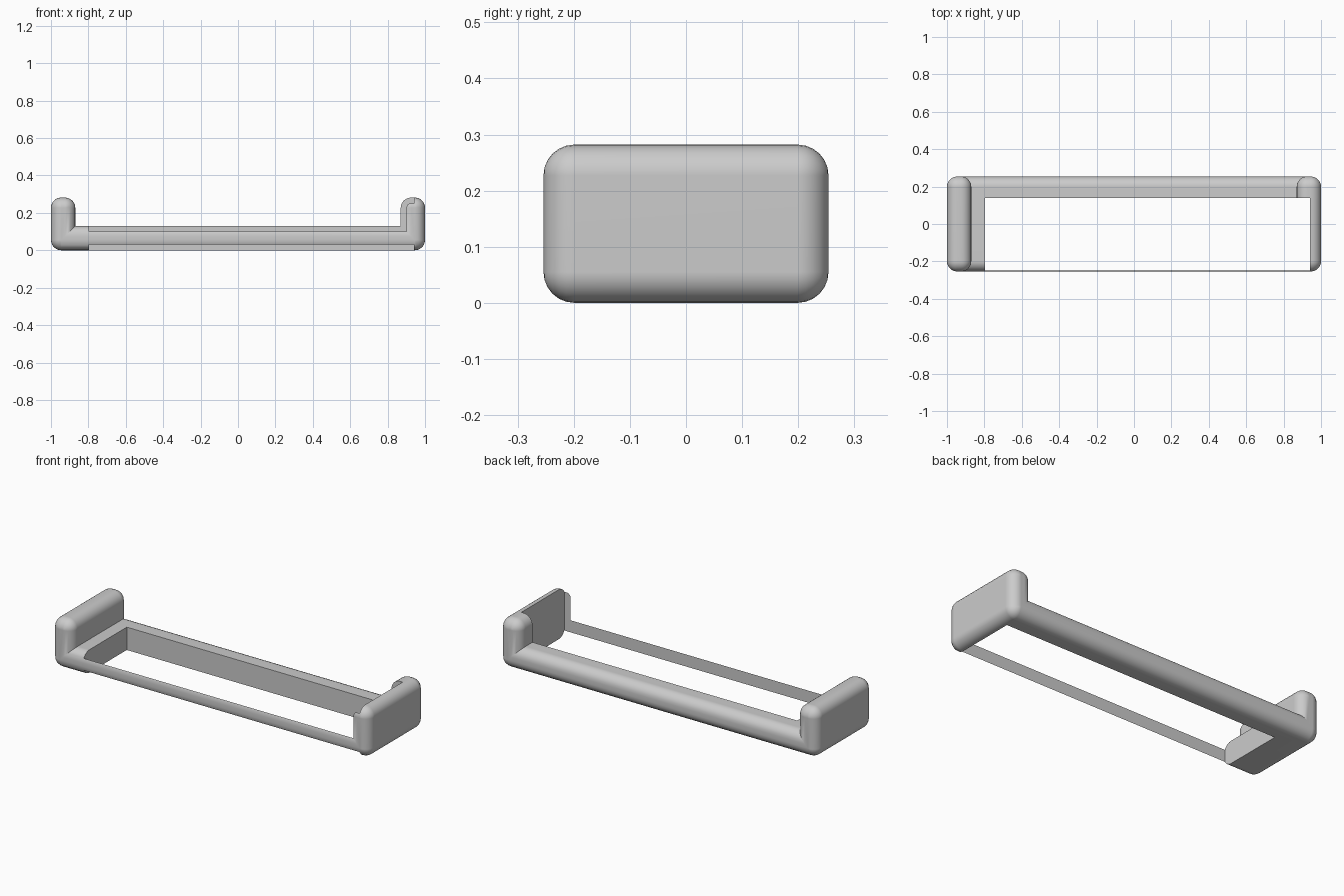
import bpy
import bmesh
from math import sin, cos, pi
from mathutils import Vector

cube = bpy.data.objects.get("Cube")
if cube:
    bpy.data.objects.remove(cube, do_unlink=True)

HALF_X, HALF_Y, HEIGHT = 1.0, 0.254, 0.282
WALL, BASE = 0.13, 0.13      # end wall and base thickness
R, STEPS = 0.055, 6          # edge rounding

grey = bpy.data.materials.new("light grey")
grey.use_nodes = True
grey.diffuse_color = (0.6, 0.6, 0.6, 1)
grey.node_tree.nodes["Principled BSDF"].inputs["Base Color"].default_value = (0.6, 0.6, 0.6, 1)


def arc(x, z, radius, start):
    """Quarter arc, counter-clockwise from the start angle."""
    angles = [start + pi / 2 * i / STEPS for i in range(STEPS + 1)]
    return [(x + radius * cos(a), z + radius * sin(a)) for a in angles]


def u_section(inset):
    """Rounded U outline, shrunk by the inset; inner corners stay mitred."""
    r = R - inset
    outer, inner = HALF_X - R, HALF_X - WALL + R
    top = HEIGHT - R
    corner_x, corner_z = HALF_X - WALL + inset, BASE - inset
    return (arc(outer, R, r, -pi / 2) + arc(outer, top, r, 0) + arc(inner, top, r, pi / 2)
            + [(corner_x, corner_z), (-corner_x, corner_z)]
            + arc(-inner, top, r, 0) + arc(-outer, top, r, pi / 2) + arc(-outer, R, r, pi))


# Rounded tray body: U sections lofted from front to back
slices = []
for i in range(STEPS + 1):
    a = pi / 2 * i / STEPS
    slices.append((-HALF_Y + R * (1 - sin(a)), R * (1 - cos(a))))
slices = slices[::-1] + [(-y, s) for y, s in slices]

bm = bmesh.new()
loops = [[bm.verts.new((x, y, z)) for x, z in u_section(s)] for y, s in slices]
for a, b in zip(loops, loops[1:]):
    for i in range(len(a)):
        j = (i + 1) % len(a)
        bm.faces.new((a[i], a[j], b[j], b[i]))
bm.faces.new(loops[0])
bm.faces.new(loops[-1])
bmesh.ops.remove_doubles(bm, verts=bm.verts, dist=1e-5)
bmesh.ops.recalc_face_normals(bm, faces=bm.faces)
mesh = bpy.data.meshes.new("tray_frame")
bm.to_mesh(mesh)
bm.free()
mesh.materials.append(grey)
frame = bpy.data.objects.new("tray_frame", mesh)
bpy.context.collection.objects.link(frame)

# Opening: leaves a thin front strip, the back rail and a slim right wall
low, high = Vector((-0.797, -0.248, -0.2)), Vector((0.94, 0.138, 0.5))
bpy.ops.mesh.primitive_cube_add(size=1, location=(low + high) / 2)
cutter = bpy.context.object
cutter.name = "opening_cutter"
cutter.scale = high - low
cutter.hide_render = True
cutter.data.materials.append(grey)

cut = frame.modifiers.new("opening", 'BOOLEAN')
cut.operation = 'DIFFERENCE'
cut.solver = 'EXACT'
cut.object = cutter
bpy.ops.object.select_all(action='DESELECT')
frame.select_set(True)
bpy.context.view_layer.objects.active = frame
bpy.ops.object.modifier_apply(modifier=cut.name)
bpy.data.objects.remove(cutter, do_unlink=True)

# Smooth rounding with crisp cut edges
bpy.ops.object.shade_smooth_by_angle(angle=pi / 6)
weighted = frame.modifiers.new("even_shading", 'WEIGHTED_NORMAL')
weighted.keep_sharp = True
